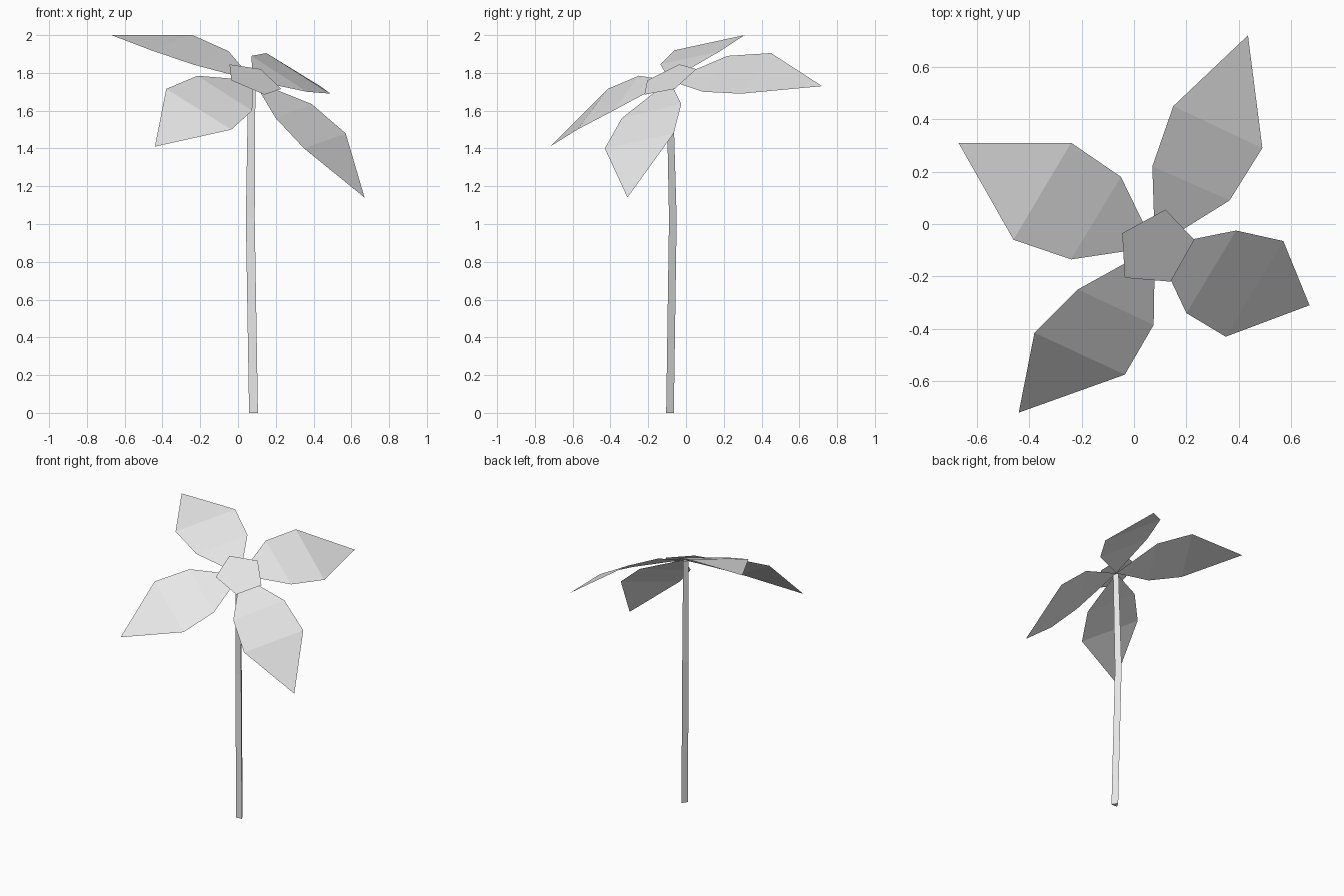
import bpy
import math
from mathutils import Vector

default_cube = bpy.data.objects.get("Cube")
if default_cube:
    bpy.data.objects.remove(default_cube, do_unlink=True)

# One plain grey for the whole flower
grey = bpy.data.materials.new("light_grey")
grey.use_nodes = True
colour = (0.8, 0.8, 0.8, 1)
grey.diffuse_color = colour
grey.node_tree.nodes["Principled BSDF"].inputs["Base Color"].default_value = colour


def add_part(name, points, faces):
    mesh = bpy.data.meshes.new(name)
    mesh.from_pydata([tuple(p) for p in points], [], faces)
    mesh.materials.append(grey)
    mesh.update()
    part = bpy.data.objects.new(name, mesh)
    bpy.context.collection.objects.link(part)
    return part


def add_petal(name, left_near, left_far, tip, right_far, right_near):
    """Leaf folded across two lines, pinched to a point at the stem top."""
    points = [hub, left_near, left_far, tip, right_far, right_near]
    add_part(name, points, [(0, 5, 1), (1, 5, 4, 2), (2, 4, 3)])


hub = Vector((0.08, -0.087, 1.76))

# Stem: slightly bent three-sided rod
stem_path = [Vector((0.082, -0.0915, 0)), Vector((0.065, -0.0765, 1.03)),
             Vector((0.073, -0.093, 1.755))]
radii = [0.027, 0.027, 0.022]
ring = [math.radians(90 + 120 * i) for i in range(3)]
stem_points = [c + r * Vector((math.cos(a), math.sin(a), 0))
               for c, r in zip(stem_path, radii) for a in ring]
stem_faces = [(3 * k + i, 3 * k + (i + 1) % 3, 3 * k + 3 + (i + 1) % 3, 3 * k + 3 + i)
              for k in range(2) for i in range(3)]
add_part("stem", stem_points, stem_faces + [(2, 1, 0), (6, 7, 8)])

# Flower centre: tilted flat pentagon
centre = [(0.12, 0.055, 1.82), (-0.045, -0.035, 1.845), (-0.035, -0.205, 1.76),
          (0.14, -0.22, 1.685), (0.23, -0.06, 1.715)]
add_part("flower_centre", centre, [tuple(range(5))])

# Four drooping petals around the centre
add_petal("back_right_petal", (-0.05, 0.18, 1.915), (-0.24, 0.31, 2.0),
          (-0.67, 0.31, 2.0), (-0.46, -0.06, 1.92), (-0.24, -0.135, 1.845))
add_petal("back_left_petal", (0.365, 0.09, 1.70), (0.49, 0.29, 1.69),
          (0.435, 0.72, 1.73), (0.15, 0.45, 1.905), (0.07, 0.22, 1.89))
add_petal("front_left_petal", (0.20, -0.34, 1.56), (0.35, -0.43, 1.40),
          (0.67, -0.31, 1.14), (0.57, -0.065, 1.48), (0.39, -0.025, 1.635))
add_petal("front_right_petal", (-0.215, -0.25, 1.785), (-0.38, -0.415, 1.715),
          (-0.44, -0.72, 1.41), (-0.035, -0.575, 1.50), (0.075, -0.385, 1.60))

# Turn every petal face upward
for part in bpy.context.collection.objects:
    if part.name.endswith("petal"):
        for face in part.data.polygons:
            if face.normal.z < 0:
                face.flip()
        part.data.update()
